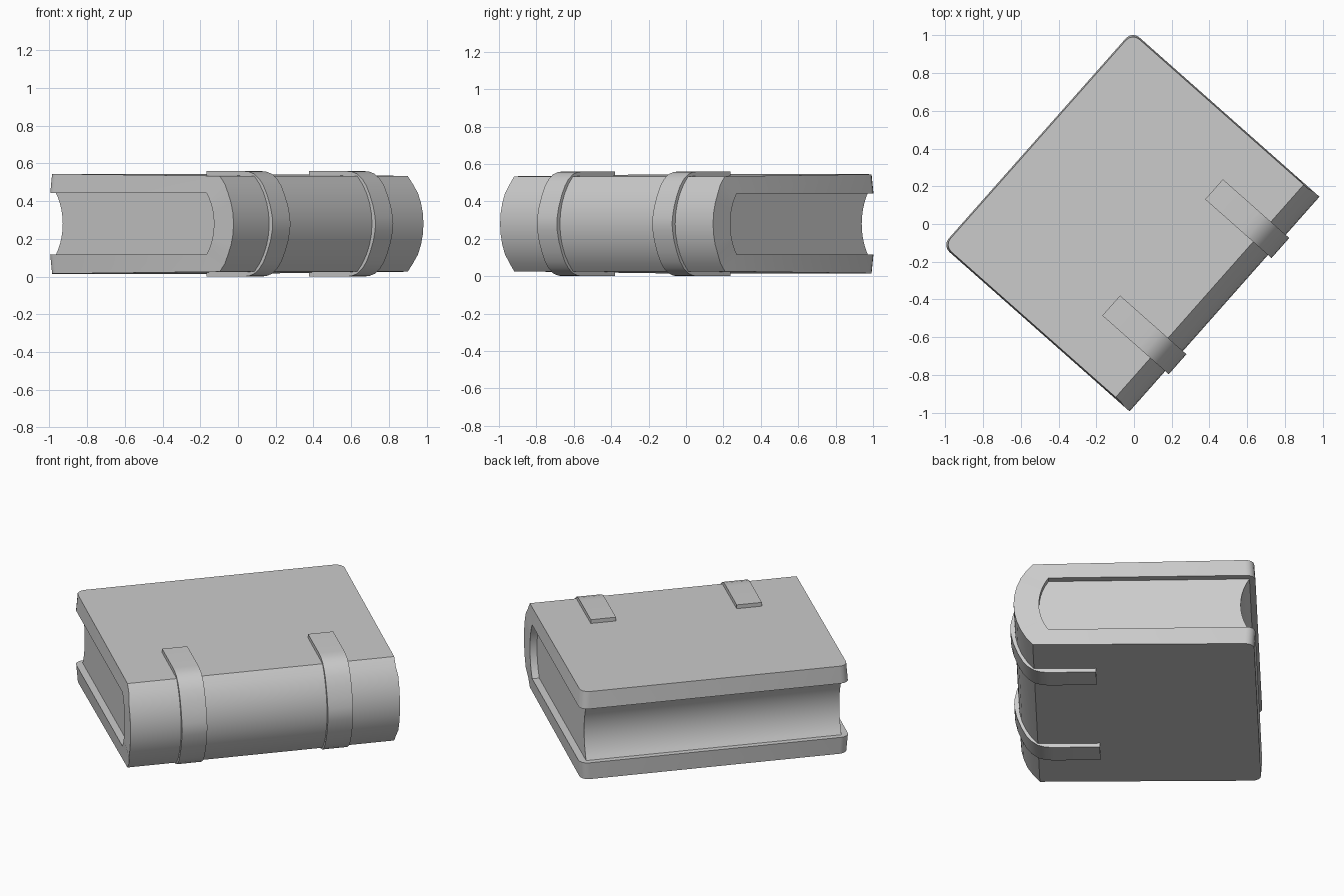
import bpy, bmesh, math
from mathutils import Vector

if "Cube" in bpy.data.objects:
    bpy.data.objects.remove(bpy.data.objects["Cube"])

MID = 0.28                      # height of the book's middle plane
TURN = math.radians(-41.5)      # spine faces local +x, then the book is turned

def material(name, rgb):
    m = bpy.data.materials.new(name)
    m.diffuse_color = (*rgb, 1)
    m.use_nodes = True
    m.node_tree.nodes["Principled BSDF"].inputs["Base Color"].default_value = m.diffuse_color
    return m

GREY = material("plain grey", (0.6, 0.6, 0.6))

def arc(x_end, x_mid, half, n=10):
    """Circular arc from z=MID+half down to z=MID-half, reaching x_mid halfway."""
    s = x_mid - x_end
    r = (half * half + s * s) / (2 * abs(s))
    t = math.asin(half / r)
    sign = 1 if s > 0 else -1
    return [(x_mid + sign * (r * math.cos(a) - r), MID + r * math.sin(a))
            for a in (t - 2 * t * i / n for i in range(n + 1))]

def finish(bm, name):
    bmesh.ops.recalc_face_normals(bm, faces=bm.faces[:])
    me = bpy.data.meshes.new(name)
    bm.to_mesh(me)
    bm.free()
    me.materials.append(GREY)
    ob = bpy.data.objects.new(name, me)
    bpy.context.collection.objects.link(ob)
    ob.rotation_euler.z = TURN
    bpy.ops.object.select_all(action='DESELECT')
    ob.select_set(True)
    bpy.context.view_layer.objects.active = ob
    bpy.ops.object.shade_smooth_by_angle(angle=math.radians(35))
    return ob

def band(outer, inner, y0, y1):
    """Thick open strip between two profiles, extruded along y."""
    bm = bmesh.new()
    rows = [[bm.verts.new((x, y, z)) for x, z in p] for y in (y0, y1) for p in (outer, inner)]
    o0, i0, o1, i1 = rows
    for a, b in ((o0, o1), (o1, i1), (i1, i0), (i0, o0)):
        for k in range(len(a) - 1):
            bm.faces.new((a[k], a[k + 1], b[k + 1], b[k]))
    for k in (0, -1):
        bm.faces.new((o0[k], o1[k], i1[k], i0[k]))
    return bm

# wraparound cover with rounded fore-edge corners
FORE, HALF = -0.685, 0.76
outer = [(FORE, 0.545)] + arc(0.536, 0.641, 0.254) + [(FORE, 0.015)]
inner = [(FORE, 0.443)] + arc(0.45, 0.502, 0.163) + [(FORE, 0.117)]
bm = band(outer, inner, -HALF, HALF)
corners = [e for e in bm.edges if all(v.co.x < -0.6 for v in e.verts)
           and abs(e.verts[0].co.y - e.verts[1].co.y) < 0.01]
bmesh.ops.bevel(bm, geom=corners, offset=0.05, segments=4, profile=0.5, affect='EDGES')
for v in bm.verts:              # outer faces are slightly smaller than the inner lips
    if abs(v.co.z - MID) > 0.2:
        v.co.y *= 0.99
        if v.co.x < -0.5:
            v.co.x += 0.007
finish(bm, "cover")

# page block with hollow fore-edge
prof = arc(0.47, 0.522, 0.175) + arc(-0.66, -0.604, 0.175)[::-1]
bm = bmesh.new()
face = bm.faces.new([bm.verts.new((x, -0.72, z)) for x, z in prof])
new = bmesh.ops.extrude_face_region(bm, geom=[face])["geom"]
bmesh.ops.translate(bm, vec=(0, 1.44, 0), verts=[v for v in new if isinstance(v, bmesh.types.BMVert)])
finish(bm, "pages")

# two straps wrapped round the spine
upper = [(0.196, 0.56), (0.45, 0.56), (0.495, 0.557), (0.535, 0.545), (0.572, 0.518),
         (0.6, 0.484), (0.626, 0.434), (0.65, 0.372), (0.663, 0.315)]
strap = upper + [(0.666, MID)] + [(x, 2 * MID - z) for x, z in reversed(upper)]
inside = []
for i, p in enumerate(strap):
    d = Vector(strap[min(i + 1, len(strap) - 1)]) - Vector(strap[max(i - 1, 0)])
    n = Vector((d.y, -d.x)).normalized()
    inside.append(tuple(Vector(p) + n * 0.04))
for name, y0 in (("strap_lower", -0.475), ("strap_upper", 0.348)):
    finish(band(strap, inside, y0, y0 + 0.142), name)
